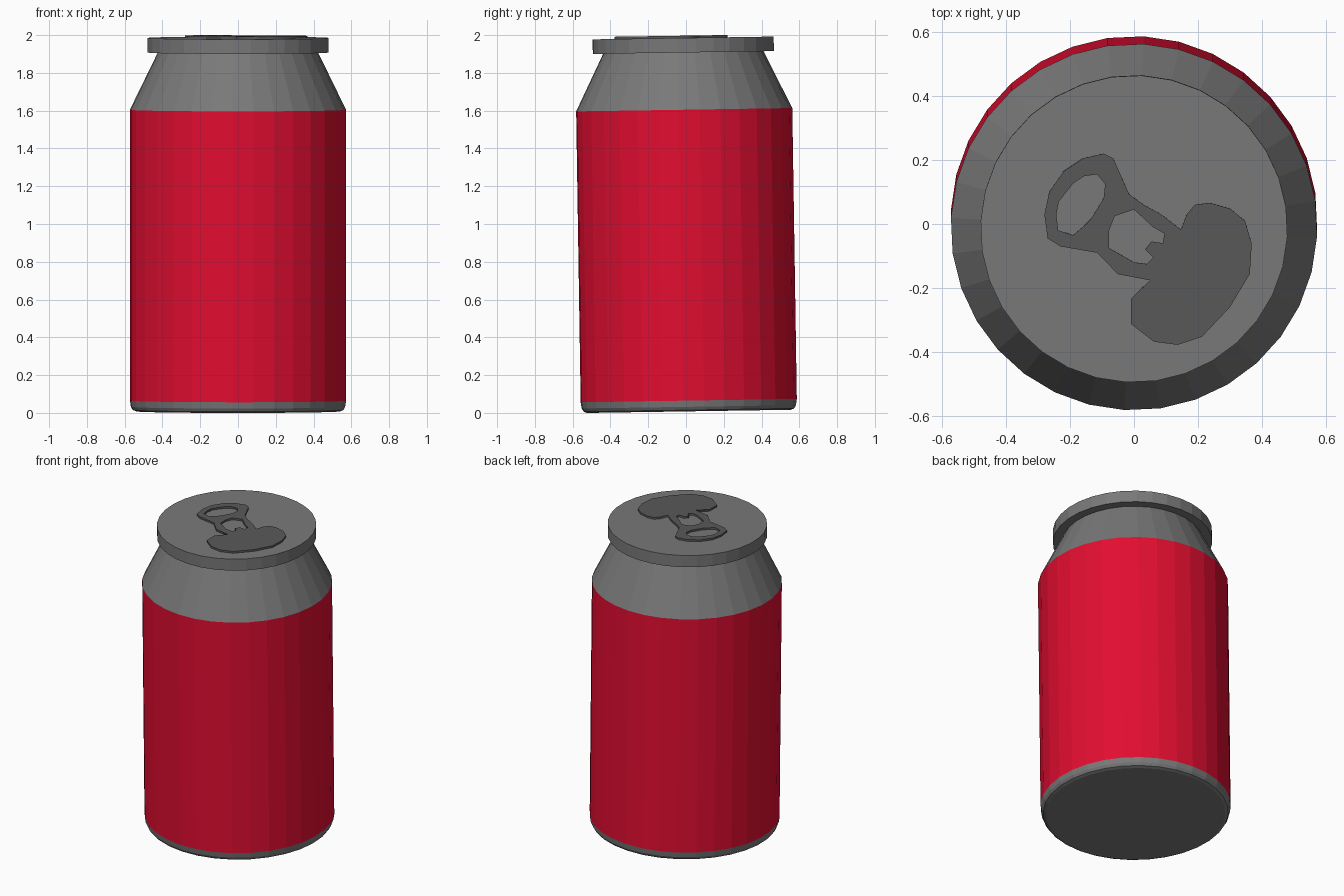
import bpy, bmesh, math
from mathutils import Matrix

if "Cube" in bpy.data.objects:
    bpy.data.objects.remove(bpy.data.objects["Cube"])

SIDES = 32
PHASE = math.radians(-3)
# the whole can leans very slightly towards the front
LEAN = (Matrix.Translation((0, 0, 1)) @ Matrix.Rotation(0.0155, 4, 'X')
        @ Matrix.Translation((0, 0, -1)))


def material(name, colour):
    m = bpy.data.materials.new(name)
    m.diffuse_color = (*colour, 1)
    m.use_nodes = True
    m.node_tree.nodes["Principled BSDF"].inputs["Base Color"].default_value = m.diffuse_color
    return m


red = material("red_paint", (0.76, 0.004, 0.03))
metal = material("metal", (0.19, 0.19, 0.19))
dark_metal = material("dark_metal", (0.1, 0.1, 0.1))


def lathe(name, profile, mat, cap_bottom=False, cap_top=False):
    """Spin a (radius, z) profile into a faceted shell."""
    bm = bmesh.new()
    rings = []
    for r, z in profile:
        rings.append([bm.verts.new((r * math.cos(PHASE + math.tau * i / SIDES),
                                    r * math.sin(PHASE + math.tau * i / SIDES), z))
                      for i in range(SIDES)])
    for a, b in zip(rings, rings[1:]):
        for i in range(SIDES):
            j = (i + 1) % SIDES
            bm.faces.new((a[i], a[j], b[j], b[i]))
    if cap_bottom:
        bm.faces.new(rings[0][::-1])
    if cap_top:
        bm.faces.new(rings[-1])
    mesh = bpy.data.meshes.new(name)
    bm.to_mesh(mesh)
    bm.free()
    mesh.materials.append(mat)
    ob = bpy.data.objects.new(name, mesh)
    ob.matrix_world = LEAN
    bpy.context.collection.objects.link(ob)


def plate(name, outlines, z, half_thickness, mat):
    """Flat plate from an outer outline and hole outlines."""
    cu = bpy.data.curves.new(name, 'CURVE')
    cu.dimensions = '2D'
    cu.fill_mode = 'BOTH'
    cu.extrude = half_thickness
    for pts in outlines:
        sp = cu.splines.new('POLY')
        sp.points.add(len(pts) - 1)
        for p, (x, y) in zip(sp.points, pts):
            p.co = (x, y, 0, 1)
        sp.use_cyclic_u = True
    cu.materials.append(mat)
    ob = bpy.data.objects.new(name, cu)
    ob.matrix_world = LEAN @ Matrix.Translation((0, 0.0155, z))
    bpy.context.collection.objects.link(ob)
    bpy.ops.object.select_all(action='DESELECT')
    ob.select_set(True)
    bpy.context.view_layer.objects.active = ob
    bpy.ops.object.convert(target='MESH')


# can body
lathe("base", [(0.54, 0.008), (0.558, 0.015), (0.568, 0.032), (0.573, 0.065)],
      metal, cap_bottom=True)
lathe("painted_wall", [(0.573, 0.065), (0.573, 1.605)], red)
lathe("shoulder", [(0.573, 1.605), (0.425, 1.908)], metal)
lathe("lid", [(0.48, 1.908), (0.48, 1.985)], metal, cap_bottom=True, cap_top=True)

# pull tab joined to the mouth panel, with finger hole and rivet hole
outer = [(-.28, .03), (-.265, .1), (-.22, .165), (-.16, .205), (-.095, .22),
         (-.065, .205), (-.015, .093), (.03, .06), (.085, .03), (.147, -.018),
         (.165, .03), (.19, .06), (.237, .066), (.3, .048), (.347, .01),
         (.368, -.062), (.362, -.156), (.3, -.26), (.212, -.353), (.137, -.378),
         (.062, -.368), (-.01, -.312), (-.01, -.234), (.05, -.176),
         (-.05, -.157), (-.115, -.09), (-.23, -.07), (-.27, -.045)]
finger_hole = [(-.243, .03), (-.235, .07), (-.19, .127), (-.155, .15), (-.115, .155),
               (-.09, .125), (-.095, .08), (-.135, .015), (-.155, -.005),
               (-.19, -.035), (-.237, -.02)]
rivet_hole = [(-.078, -.02), (-.06, .025), (0, .045), (.06, -.01), (.095, -.03),
              (.09, -.06), (.055, -.055), (.035, -.08), (.06, -.105),
              (.04, -.125), (0, -.12), (-.078, -.075)]
plate("pull_tab", [outer, finger_hole, rivet_hole], 1.989, 0.008, dark_metal)
